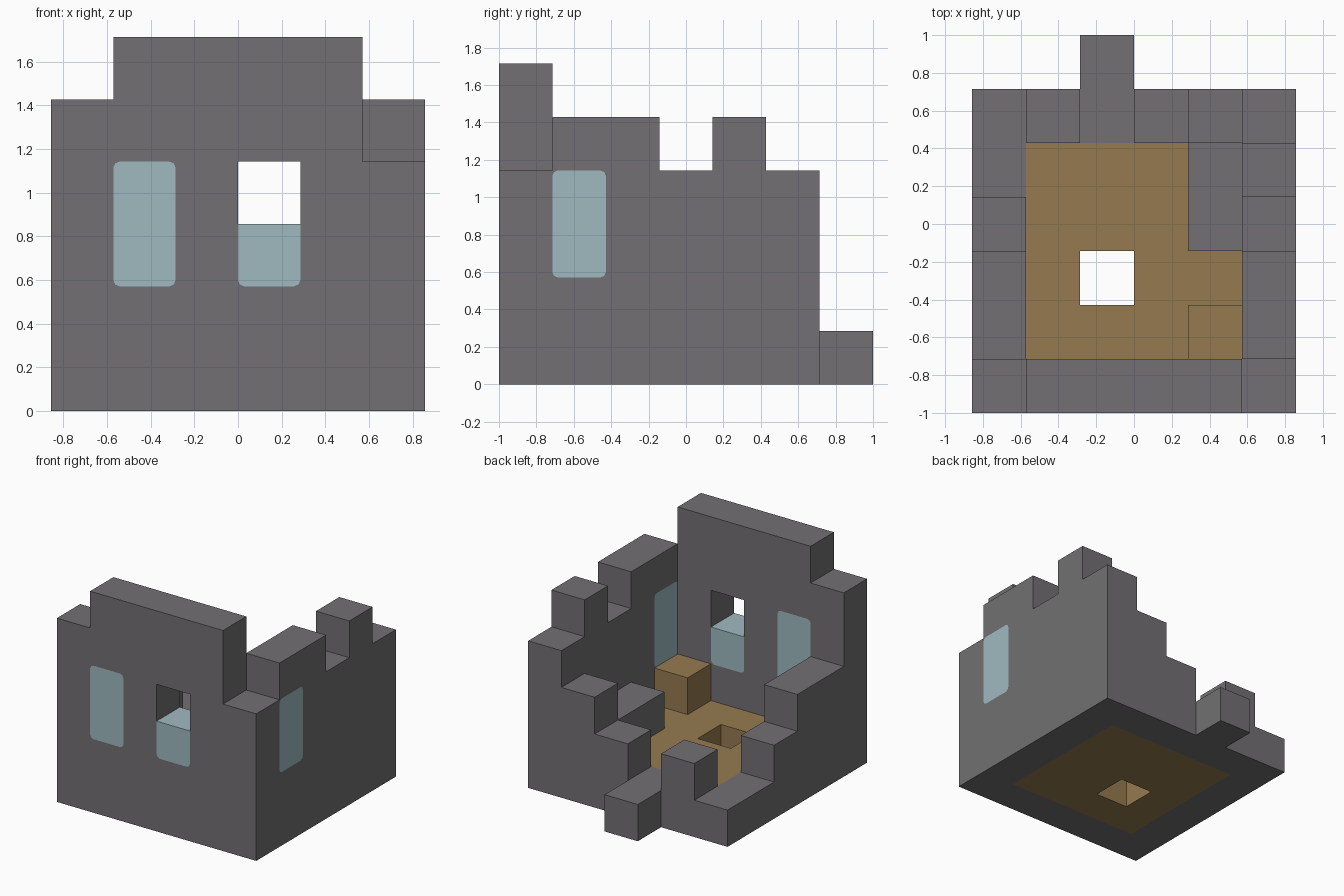
import bpy, bmesh
from mathutils import Vector

U = 2 / 7                       # one block
ORIGIN = Vector((-3, -3.5, 0))  # grid corner, in blocks

cube = bpy.data.objects.get("Cube")
if cube:
    bpy.data.objects.remove(cube, do_unlink=True)


def material(name, rgb):
    m = bpy.data.materials.new(name)
    m.use_nodes = True
    m.diffuse_color = (*rgb, 1)
    m.node_tree.nodes["Principled BSDF"].inputs["Base Color"].default_value = (*rgb, 1)
    return m


STONE = material("grey stone", (0.17, 0.163, 0.17))
WOOD = material("brown wood", (0.3, 0.195, 0.08))
GLASS = material("pale blue glass", (0.35, 0.49, 0.53))


def finish(bm, name, mat):
    """Turn grid coordinates into an object."""
    bmesh.ops.recalc_face_normals(bm, faces=bm.faces)
    for v in bm.verts:
        v.co = (v.co + ORIGIN) * U
    mesh = bpy.data.meshes.new(name)
    bm.to_mesh(mesh)
    bm.free()
    if mat:
        mesh.materials.append(mat)
    ob = bpy.data.objects.new(name, mesh)
    bpy.context.collection.objects.link(ob)
    return ob


def block(name, lo, hi, mat, axis=None, round_top=True):
    """Box between grid corners; edges along axis are rounded if given."""
    lo, hi = Vector(lo), Vector(hi)
    bm = bmesh.new()
    bmesh.ops.create_cube(bm, size=1)
    for v in bm.verts:
        v.co = (lo + hi) / 2 + v.co * (hi - lo)
    if axis is not None:
        edges = [e for e in bm.edges
                 if abs(e.verts[0].co[axis] - e.verts[1].co[axis]) > 0.5
                 and (round_top or e.verts[0].co.z < (lo.z + hi.z) / 2)]
        bmesh.ops.bevel(bm, geom=edges, offset=0.1, segments=2,
                        profile=0.5, affect='EDGES')
    return finish(bm, name, mat)


def stepped_wall(name, heights, start, axis):
    """Wall one block thick whose top follows a row of heights."""
    profile = [(0, 0)]
    for i, h in enumerate(heights):
        profile += [(i, h), (i + 1, h)]
    profile.append((len(heights), 0))
    # drop points in the middle of a level run
    keep = []
    for p in profile:
        if p in keep:
            continue
        if len(keep) > 1 and keep[-1][1] == keep[-2][1] == p[1]:
            keep.pop()
        keep.append(p)
    along, across = (Vector((1, 0, 0)), Vector((0, 1, 0)))
    if axis == 1:
        along, across = across, along
    bm = bmesh.new()
    verts = [bm.verts.new(Vector(start) + along * a + Vector((0, 0, z))) for a, z in keep]
    face = bm.faces.new(verts)
    ext = bmesh.ops.extrude_face_region(bm, geom=[face])
    bmesh.ops.translate(bm, vec=across,
                        verts=[g for g in ext["geom"] if isinstance(g, bmesh.types.BMVert)])
    return finish(bm, name, STONE)


def cut(target, cutter):
    cutter.hide_render = True
    mod = target.modifiers.new("opening", 'BOOLEAN')
    mod.operation = 'DIFFERENCE'
    mod.solver = 'EXACT'
    mod.object = cutter
    bpy.context.view_layer.objects.active = target
    bpy.ops.object.modifier_apply(modifier=mod.name)
    bpy.data.objects.remove(cutter, do_unlink=True)


# Ruined walls
front_wall = stepped_wall("front_wall", [5, 6, 6, 6, 6], (0, 0, 0), 0)
left_wall = stepped_wall("left_wall", [4, 5, 5, 4, 5, 4], (5, 0, 0), 1)
right_wall = stepped_wall("right_wall", [3, 3, 2, 1, 1], (0, 1, 0), 1)
back_wall = stepped_wall("back_wall", [2, 1, 2, 3], (1, 5, 0), 0)
block("back_step", (2, 6, 0), (3, 7, 1), STONE)
block("inner_ledge", (4, 3, 1), (5, 5, 2), STONE)

# Floor with a hole, and a crate in the corner
floor = block("floor", (1, 1, 0), (5, 5, 1), WOOD)
cut(floor, block("hole_cutter", (2, 2, -1), (3, 3, 2), None))
block("crate", (4, 1, 1), (5, 2, 2), WOOD)

# Windows: name, wall, low corner, glass height, depth axis
for name, wall, lo, glass_height, axis in [
        ("front_window", front_wall, (1, 0, 2), 2, 1),
        ("broken_window", front_wall, (3, 0, 2), 1, 1),
        ("side_window", left_wall, (5, 1, 2), 2, 0)]:
    whole = glass_height == 2
    lo = Vector(lo)
    hi = lo + Vector((1, 1, 2))
    depth = Vector((0, 0, 0))
    depth[axis] = 0.5
    cut(wall, block(name + "_cutter", lo - depth, hi + depth, None, axis, whole))
    block(name + "_glass", lo, lo + Vector((1, 1, glass_height)), GLASS, axis, whole)
